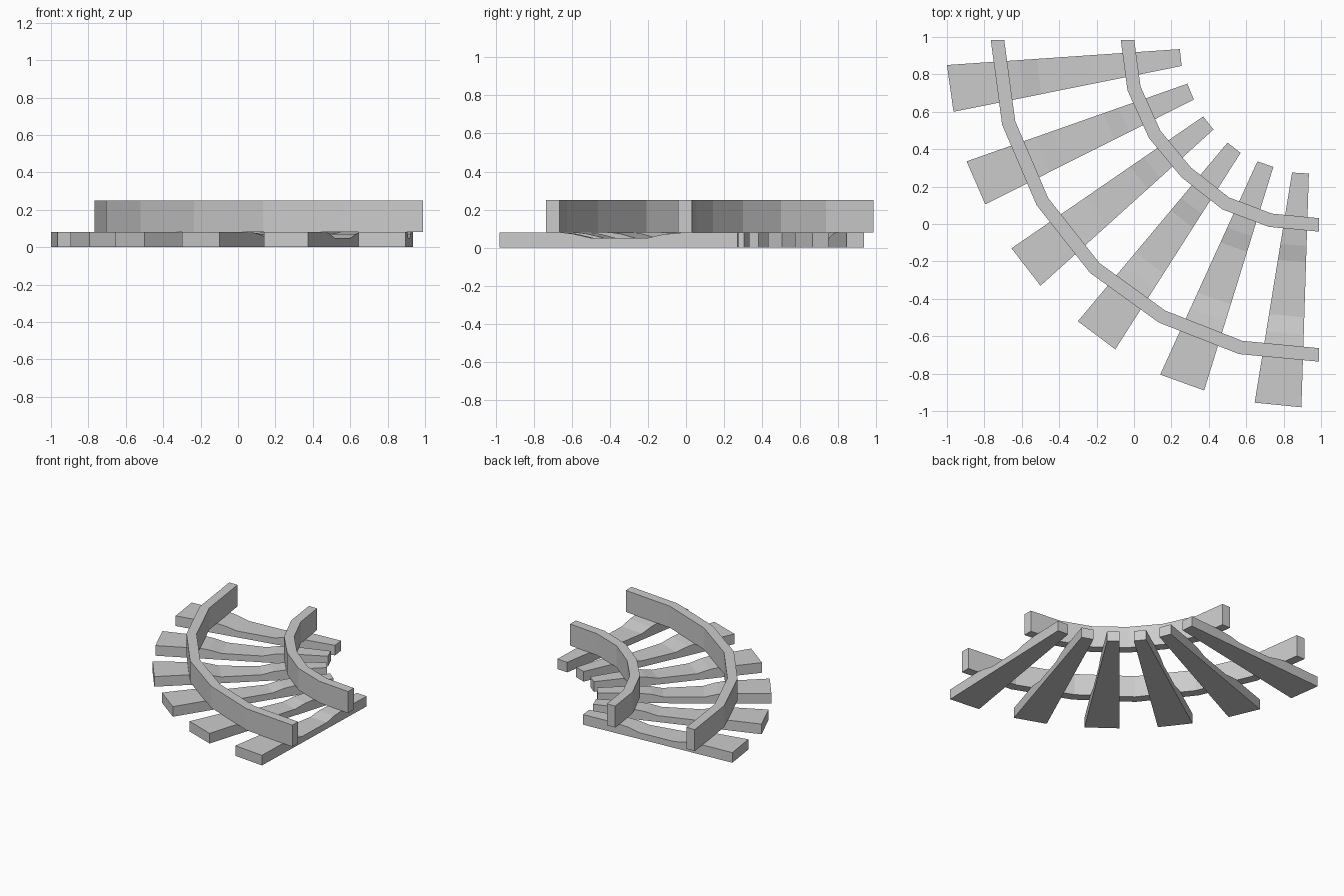
import bpy
import bmesh
from mathutils import Vector

if "Cube" in bpy.data.objects:
    bpy.data.objects.remove(bpy.data.objects["Cube"])


def finish(name, bm):
    bmesh.ops.recalc_face_normals(bm, faces=bm.faces)
    mesh = bpy.data.meshes.new(name)
    bm.to_mesh(mesh)
    bm.free()
    obj = bpy.data.objects.new(name, mesh)
    bpy.context.collection.objects.link(obj)


def loft(name, rings):
    """Skin a series of four-sided sections and cap both ends."""
    bm = bmesh.new()
    loops = [[bm.verts.new(p) for p in ring] for ring in rings]
    for a, b in zip(loops, loops[1:]):
        for i in range(4):
            j = (i + 1) % 4
            bm.faces.new((a[i], a[j], b[j], b[i]))
    bm.faces.new(loops[0])
    bm.faces.new(loops[-1][::-1])
    finish(name, bm)


def rail(name, points, width, z0, z1):
    pts = [Vector(p) for p in points]
    rings = []
    for i, p in enumerate(pts):
        d0 = (p - pts[max(i - 1, 0)]).normalized()
        d1 = (pts[min(i + 1, len(pts) - 1)] - p).normalized()
        # ends are cut square to the axes, inner joints are mitred
        if i == 0:
            side = Vector((0, 1))
            off = side * width / 2
        elif i == len(pts) - 1:
            off = Vector((-1, 0)) * -width / 2
        else:
            t = (d0 + d1).normalized()
            side = Vector((-t.y, t.x))
            off = -side * (width / 2) / t.dot(d0)
        a, b = p + off, p - off
        rings.append([(*a, z0), (*b, z0), (*b, z1), (*a, z1)])
    loft(name, rings)


# Curved rails
rail("outer_rail", [(0.99, -0.70), (0.57, -0.66), (0.15, -0.495), (-0.21, -0.235),
                    (-0.49, 0.12), (-0.67, 0.54), (-0.73, 0.985)], 0.072, 0.08, 0.25)
rail("inner_rail", [(0.99, -0.005), (0.73, 0.02), (0.49, 0.11), (0.28, 0.275),
                    (0.11, 0.48), (0.0, 0.725), (-0.035, 0.985)], 0.072, 0.08, 0.25)

# Tapered sleepers: two outer corners, then two inner corners
sleepers = [
    ((-1.0, 0.85), (-0.965, 0.60), (0.255, 0.845), (0.245, 0.935)),
    ((-0.895, 0.335), (-0.795, 0.105), (0.32, 0.665), (0.285, 0.75)),
    ((-0.655, -0.13), (-0.50, -0.33), (0.425, 0.505), (0.37, 0.575)),
    ((-0.30, -0.52), (-0.10, -0.67), (0.57, 0.38), (0.50, 0.435)),
    ((0.14, -0.805), (0.375, -0.89), (0.745, 0.305), (0.66, 0.335)),
    ((0.645, -0.955), (0.895, -0.98), (0.935, 0.27), (0.845, 0.275)),
]
# Top profile: fraction along the length, height
profile = [(0, 0.08), (0.26, 0.08), (0.31, 0.072), (0.385, 0.05),
           (0.62, 0.05), (0.69, 0.07), (0.78, 0.08), (1, 0.08)]
for n, corners in enumerate(sleepers, 1):
    a, b, c, d = (Vector(p) for p in corners)
    rings = []
    for t, z in profile:
        p, q = a.lerp(d, t), b.lerp(c, t)
        rings.append([(*p, 0), (*q, 0), (*q, z), (*p, z)])
    loft(f"sleeper_{n}", rings)
